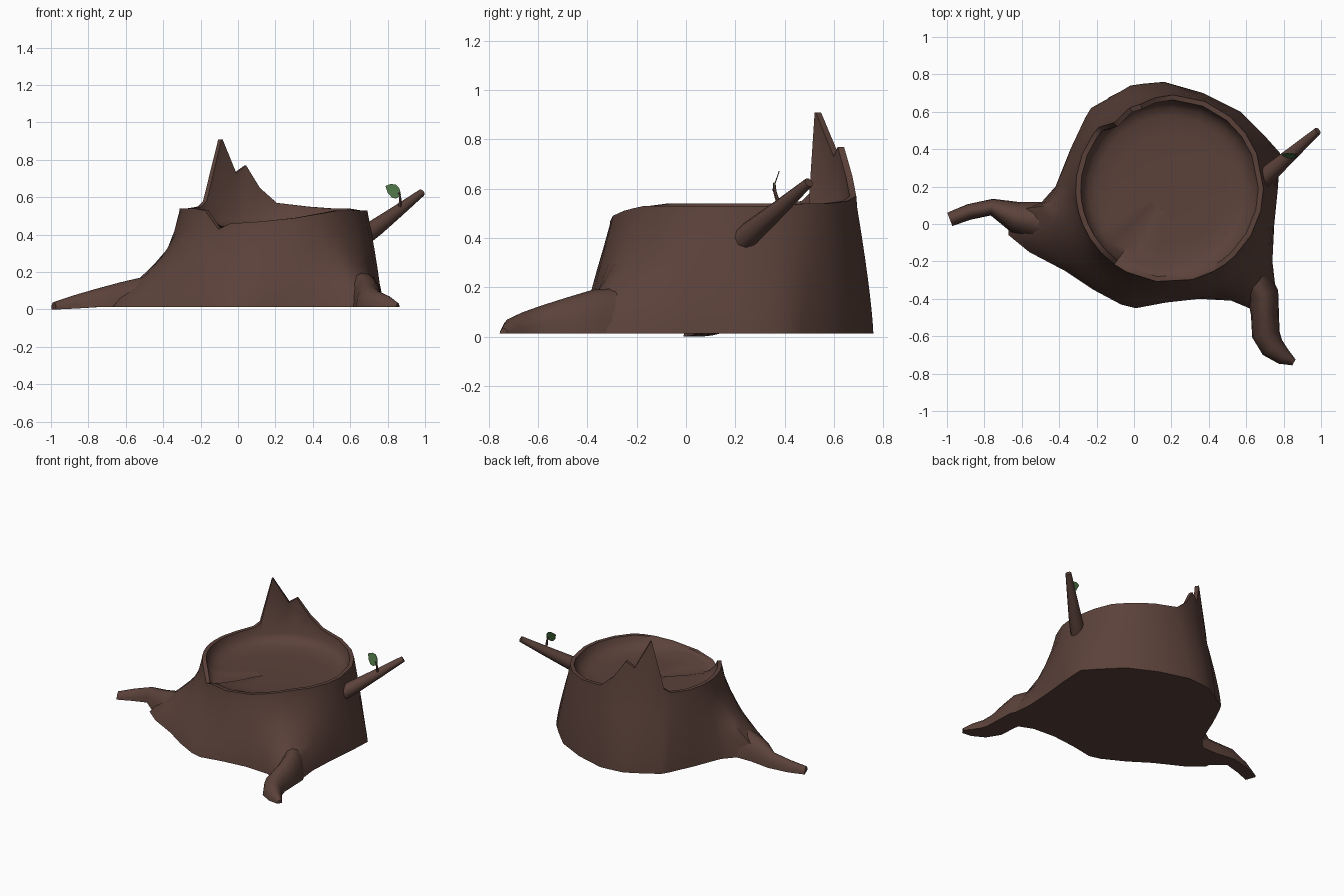
import bpy
import bmesh
from math import radians, cos, sin, pi, hypot
from mathutils import Vector

cube = bpy.data.objects.get("Cube")
if cube:
    bpy.data.objects.remove(cube, do_unlink=True)


def make_material(name, rgb):
    mat = bpy.data.materials.new(name)
    mat.use_nodes = True
    color = (*rgb, 1.0)
    mat.diffuse_color = color
    shader = mat.node_tree.nodes["Principled BSDF"]
    shader.inputs["Base Color"].default_value = color
    shader.inputs["Roughness"].default_value = 0.9
    return mat


bark = make_material("brown bark", (0.105, 0.054, 0.042))
green = make_material("leaf green", (0.07, 0.16, 0.055))


def finish(name, bm, material, angle=40):
    """Turn a bmesh into a shaded, coloured object."""
    bmesh.ops.recalc_face_normals(bm, faces=bm.faces[:])
    mesh = bpy.data.meshes.new(name)
    bm.to_mesh(mesh)
    bm.free()
    mesh.materials.append(material)
    obj = bpy.data.objects.new(name, mesh)
    bpy.context.collection.objects.link(obj)
    bpy.ops.object.select_all(action="DESELECT")
    obj.select_set(True)
    bpy.context.view_layer.objects.active = obj
    bpy.ops.object.shade_smooth_by_angle(angle=radians(angle))
    return obj


def loft(name, rings, material, angle=40):
    """Skin a list of equal-length closed rings and cap both ends."""
    bm = bmesh.new()
    loops = [[bm.verts.new(p) for p in ring] for ring in rings]
    count = len(loops[0])
    for low, high in zip(loops, loops[1:]):
        for i in range(count):
            j = (i + 1) % count
            bm.faces.new((low[i], low[j], high[j], high[i]))
    bm.faces.new(loops[0][::-1])
    bm.faces.new(loops[-1])
    return finish(name, bm, material, angle)


def tube(name, stations, sides, material):
    """Round tapered limb; each station is (centre, radius)."""
    points = [Vector(c) for c, r in stations]
    turn = (points[-1] - points[0]).to_track_quat("Z", "Y")
    rings = []
    for point, (c, radius) in zip(points, stations):
        rings.append([point + turn @ Vector((radius * cos(2 * pi * k / sides),
                                             radius * sin(2 * pi * k / sides), 0))
                      for k in range(sides)])
    return loft(name, rings, material)


def root(name, stations, steps=8):
    """Flat-bottomed arched root; stations are (x, y, floor, half width, height)."""
    rings = []
    for i, (x, y, floor, width, height) in enumerate(stations):
        before = stations[max(i - 1, 0)]
        after = stations[min(i + 1, len(stations) - 1)]
        along = Vector((after[0] - before[0], after[1] - before[1])).normalized()
        ring = []
        for k in range(steps + 1):
            a = pi * k / steps
            side = width * cos(a)
            ring.append((x - along.y * side, y + along.x * side,
                         floor + (height - floor) * sin(a)))
        rings.append(ring)
    return loft(name, rings, bark, 50)


# Stump columns in hundredths: ground x, ground y, rim angle in degrees, rim height
COLUMNS = [
    (77, 20, 0, 53), (78, 38, 22, 53), (70, 47, 36, 54), (57, 60, 50, 54),
    (37, 70, 68, 55), (16, 76, 88, 57), (5, 75, 99, 65), (-2, 74, 109, 77),
    (-7, 71, 116, 73), (-13, 68, 129, 91), (-14, 67, 130, 91),
    (-23, 62, 139, 58), (-26, 57, 144, 55), (-34, 40, 158, 54),
    (-42, 20, 172, 54), (-50, 11, 182, 54), (-68, 7, 188, 54),
    (-67, -6, 195, 54), (-56, -15, 203, 54), (-37, -25, 212, 54),
    (-22, -35, 223, 53), (-7, -43, 234, 43), (1, -45, 243, 46),
    (17, -42, 262, 47), (35, -40, 284, 49), (52, -41, 298, 51),
    (64, -46, 306, 52), (77, -46, 314, 53), (74, -20, 330, 53), (75, 0, 346, 53),
]
CENTRE = 0.19
RIM_RADIUS = 0.505
GROUND = 0.012


def rim_point(angle, radius, z):
    a = radians(angle)
    return (CENTRE + radius * cos(a), CENTRE + radius * sin(a), z)


def rim_ring(inset):
    """Jagged top edge; tall splinters lean towards the middle."""
    return [rim_point(a, RIM_RADIUS - inset - 0.12 * max(0, z / 100 - 0.56), z / 100)
            for gx, gy, a, z in COLUMNS]


# Outer wall: bulges near the ground, and sweeps outward where a root starts
wall = []
for t in (0, 0.1, 0.2, 0.32, 0.45, 0.6, 0.8, 1):
    ring = []
    for gx, gy, angle, rim in COLUMNS:
        shoulder = min(rim / 100 - 0.02, 0.52)
        x, y, z = rim_point(angle, RIM_RADIUS, shoulder)
        dx, dy = gx / 100 - x, gy / 100 - y
        power = 1 + 4.5 * max(0, hypot(dx, dy) - 0.1)
        flare = (1 - t ** 1.3) ** power
        ring.append((x + dx * flare, y + dy * flare,
                     GROUND + (shoulder - GROUND) * t))
    wall.append(ring)

# Rim and the shallow smooth hollow inside it
hollow = [[rim_point(a, r, min(rim / 100 - 0.01, z)) for gx, gy, a, rim in COLUMNS]
          for r, z in ((0.465, 0.5), (0.435, 0.465), (0.39, 0.447),
                       (0.3, 0.44), (0.12, 0.437))]
loft("stump", wall + [rim_ring(0.003), rim_ring(0.03)] + hollow, bark, 45)

# Roots
root("front_left_root", [
    (0.62, -0.24, GROUND, 0.08, 0.20), (0.69, -0.38, GROUND, 0.085, 0.19),
    (0.70, -0.48, GROUND, 0.075, 0.16), (0.705, -0.59, GROUND, 0.075, 0.125),
    (0.74, -0.66, GROUND, 0.065, 0.10), (0.80, -0.71, GROUND, 0.045, 0.075),
    (0.855, -0.74, GROUND, 0.018, 0.035),
])
root("right_root", [
    (-0.34, 0.0, GROUND, 0.13, 0.24), (-0.48, 0.01, GROUND, 0.11, 0.18),
    (-0.63, 0.035, GROUND, 0.085, 0.145), (-0.76, 0.09, GROUND, 0.045, 0.11),
    (-0.88, 0.065, 0.005, 0.042, 0.075), (-0.985, 0.025, 0, 0.038, 0.04),
])

# Broken side branch with a twig
tube("branch", [((0.67, 0.225, 0.39), 0.05), ((0.74, 0.285, 0.44), 0.046),
                ((0.86, 0.39, 0.53), 0.033), ((0.983, 0.498, 0.625), 0.02)],
     10, bark)
tube("twig", [((0.865, 0.375, 0.54), 0.009), ((0.868, 0.36, 0.59), 0.007),
              ((0.86, 0.358, 0.625), 0.005)], 6, bark)

# Leaf: a thin pointed blade growing from the twig
bm = bmesh.new()
base, tip = Vector((0.872, 0.355, 0.61)), Vector((0.788, 0.372, 0.66))
across = Vector((0.012, 0.012, 0.034))
outline = [(0, 0), (0.2, 0.75), (0.45, 1), (0.75, 0.7), (1, 0),
           (0.75, -0.7), (0.45, -1), (0.2, -0.8)]
blade = bm.faces.new([bm.verts.new(base.lerp(tip, u) + across * v)
                      for u, v in outline])
grown = bmesh.ops.extrude_face_region(bm, geom=[blade])
for v in grown["geom"]:
    if isinstance(v, bmesh.types.BMVert):
        v.co.y += 0.004
finish("leaf", bm, green)
